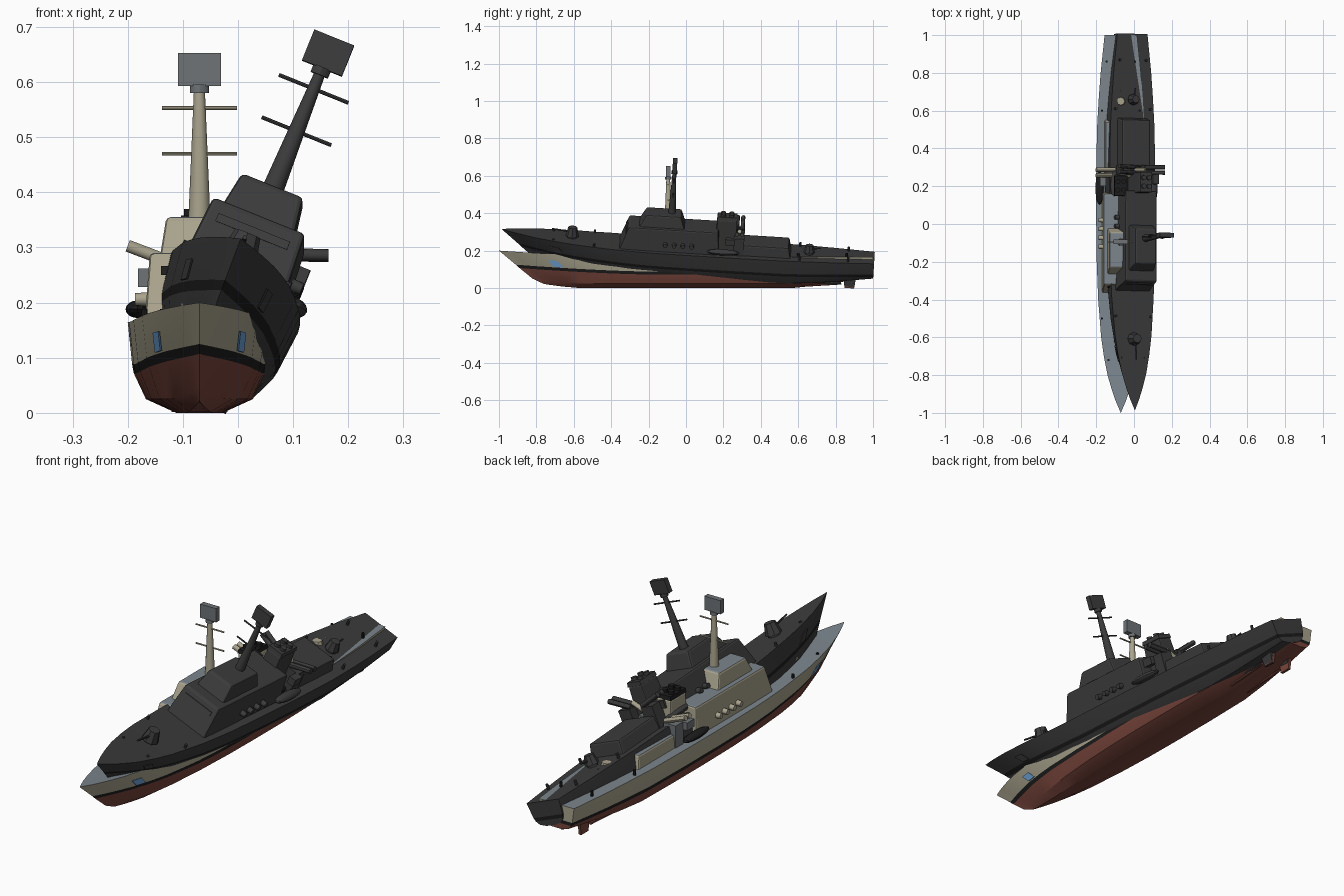
import bpy, bmesh, math
from mathutils import Matrix, Vector

if "Cube" in bpy.data.objects:
    bpy.data.objects.remove(bpy.data.objects["Cube"])


def mat(name, c):
    m = bpy.data.materials.new(name)
    m.diffuse_color = (*c, 1)
    m.use_nodes = True
    m.node_tree.nodes["Principled BSDF"].inputs["Base Color"].default_value = m.diffuse_color
    return m


BEIGE = mat("warm_beige", (0.40, 0.37, 0.27))
DECK = mat("deck_grey", (0.20, 0.24, 0.27))
RED = mat("hull_red", (0.19, 0.06, 0.045))
BLACK = mat("stripe_black", (0.012, 0.012, 0.012))
COAL = mat("charcoal", (0.045, 0.045, 0.045))
BLUE = mat("panel_blue", (0.16, 0.36, 0.68))
GREY = mat("sensor_grey", (0.16, 0.175, 0.185))

# Hull rows from keel to deck: stem y, stem z, midship z, stern z, midship half width, bow fineness
ROWS = [(-.74, .02, 0, .06, 0, 1), (-.76, .022, 0, .06, .042, 1.2), (-.82, .05, .025, .068, .097, 1.3),
        (-.89, .107, .072, .085, .119, 1.2), (-.91, .125, .088, .10, .122, 1.1), (-1, .2, .165, .165, .13, 1)]
BEAM = [(0, 0), (.03, .2), (.06, .36), (.1, .54), (.15, .69), (.2, .8), (.3, .92), (.4, .98), (.5, 1),
        (.62, 1), (.75, .97), (.83, .9), (.9, .82), (1, .66)]


def interp(tab, t):
    for (a, u), (b, v) in zip(tab, tab[1:]):
        if t <= b:
            return u + (v - u) * (t - a) / (b - a)
    return tab[-1][1]


def hull_point(t, row):
    y0, zb, zm, zs, w, p = ROWS[row]
    bow = max(0, 1 - t / (.12 if row < 3 else .38))
    aft = max(0, (t - .76) / .24)
    k = bow ** 1.5
    z = zm + (zb - zm) * k + (zs - zm) * aft ** 1.2
    return Vector((w * interp(BEAM, t) ** p, y0 + (1 - y0) * t, z))


def build_ship(tag, pal, M):
    main, deck, bottom, stripe, panel, sensor, dark = pal

    def add(name, bm, mats, rule=None, bevel=0, smooth=True):
        bmesh.ops.recalc_face_normals(bm, faces=bm.faces)
        if rule:
            bm.normal_update()
            for f in bm.faces:
                f.material_index = rule(f)
        me = bpy.data.meshes.new(tag + name)
        bm.to_mesh(me)
        bm.free()
        ob = bpy.data.objects.new(tag + name, me)
        bpy.context.collection.objects.link(ob)
        for m in mats:
            me.materials.append(m)
        ob.matrix_world = M
        if bevel:
            b = ob.modifiers.new("edges", 'BEVEL')
            b.width, b.segments = bevel, 2
        if smooth and not bevel:
            bpy.context.view_layer.objects.active = ob
            bpy.ops.object.select_all(action='DESELECT')
            ob.select_set(True)
            bpy.ops.object.shade_smooth_by_angle(angle=math.radians(30))
        return ob

    # Block tapering from (y0, y1, half width, z) to the same at the top
    def block(name, lo, hi, mats, x=0, bevel=0, roof=True):
        bm = bmesh.new()
        vs = [[bm.verts.new((x + sx * w, y, z)) for sx, y in ((-1, a), (1, a), (1, b), (-1, b))]
              for a, b, w, z in (lo, hi)]
        bm.faces.new(vs[0])
        bm.faces.new(vs[1])
        for i in range(4):
            j = (i + 1) % 4
            bm.faces.new((vs[0][i], vs[0][j], vs[1][j], vs[1][i]))
        rule = (lambda f: 1 if f.normal.z > .9 else 0) if roof and len(mats) > 1 else None
        return add(name, bm, mats, rule, bevel)

    def rod(name, a, b, r1, r2, m, n=12):
        a, b = Vector(a), Vector(b)
        d = b - a
        bm = bmesh.new()
        T = Matrix.Translation((a + b) / 2) @ d.to_track_quat('Z', 'Y').to_matrix().to_4x4()
        bmesh.ops.create_cone(bm, cap_ends=True, segments=n, radius1=r1, radius2=r2, depth=d.length, matrix=T)
        return add(name, bm, [m])

    # Hull
    bm = bmesh.new()
    ts = sorted({t for t, _ in BEAM} | {.015, .25, .35, .45, .56, .69, .95})
    rings = []
    for t in ts:
        pts = [hull_point(t, r) for r in range(6)]
        ring = [bm.verts.new((-p.x, p.y, p.z)) for p in reversed(pts[1:])]
        ring += [bm.verts.new(p) for p in pts]
        rings.append(ring)
    bands = (0, 1, 2, 2, 2, 2, 2, 2, 1, 0)
    for a, b in zip(rings, rings[1:]):
        for i in range(11):
            f = bm.faces.new((a[i], a[(i + 1) % 11], b[(i + 1) % 11], b[i]))
            f.material_index = bands[i] if i < 10 else 3
    for i in range(5):   # transom in matching bands
        q = [rings[-1][k] for k in (i, i + 1, 9 - i, 10 - i)]
        f = bm.faces.new(q if i < 4 else q[:2] + q[3:])
        f.material_index = bands[i]
    bmesh.ops.remove_doubles(bm, verts=bm.verts, dist=1e-5)
    add("hull", bm, [main, stripe, bottom, deck])

    # Deckhouses
    block("bridge_house", (-.37, .17, .1, .15), (-.32, .16, .09, .29), [main, deck], bevel=.008)
    block("upper_bridge", (-.27, -.02, .072, .28), (-.23, -.045, .06, .355), [main, deck], bevel=.008)
    block("aft_house", (.28, .555, .087, .15), (.295, .54, .08, .222), [main, deck], bevel=.008)
    block("window_strip", (-.338, -.32, .07, .25), (-.332, -.31, .07, .266), [dark])

    # Mast with yards and radar
    rod("mast", (0, -.095, .35), (0, -.095, .585), .02, .01, main)
    rod("mast_collar", (0, -.095, .58), (0, -.095, .595), .017, .017, sensor)
    block("radar_panel", (-.107, -.083, .039, .593), (-.107, -.083, .039, .653), [sensor])
    for z in (.47, .553):
        rod("yard", (-.068, -.095, z), (.068, -.095, z), .0035, .0035, main, 8)

    # Funnel with twin exhausts
    block("funnel", (.14, .265, .042, .15), (.15, .255, .034, .34), [main], bevel=.005)
    block("funnel_cap", (.148, .257, .036, .34), (.15, .255, .033, .358), [dark])
    for y in (.18, .225):
        for x in (-.015, .015):
            rod("exhaust", (x, y, .35), (x, y, .37), .013, .013, dark)

    # Deck guns
    for name, y, z, s, d in (("bow_gun", -.62, .17, 1, -1), ("stern_gun", .65, .16, .85, 1)):
        rod(name + "_base", (0, y, z - .01), (0, y, z + .02), .026 * s, .026 * s, sensor)
        rod(name + "_turret", (0, y, z + .015), (0, y, z + .065 * s), .036 * s, .024 * s, main, 8)
        rod(name + "_barrel", (0, y + d * .02, z + .04 * s), (0, y + d * (.11 if d < 0 else .06), z + .05 * s),
            .005, .004, sensor, 8)

    for s in (-1, 1):
        # Angled launch tubes and their mount
        for y in (.258, .287):
            rod("launch_tube", (s * .03, y, .265), (s * .13, y, .303), .011, .011, main)
        block("tube_mount", (.245, .3, .03, .15), (.245, .3, .03, .262), [sensor], x=s * .06)
        block("mount_box", (.2, .25, .016, .228), (.2, .25, .016, .262), [sensor], x=s * .095)
        # Small boat alongside
        bm = bmesh.new()
        bmesh.ops.create_uvsphere(bm, u_segments=16, v_segments=8, radius=1,
                                  matrix=Matrix.Translation((s * .112, .19, .188)) @ Matrix.Diagonal((.022, .088, .016, 1)))
        add("small_boat", bm, [dark])
        # Life raft canisters
        for i in range(4):
            y = -.12 + i * .047
            rod("life_raft", (s * .09, y, .206), (s * .117, y, .206), .013, .011, main)
        # Bollards
        for y, x in ((.86, .075), (.6, .1), (-.72, .065), (-.5, .1)):
            rod("bollard", (s * x, y, .16), (s * x, y, .188), .006, .006, dark, 8)
        # Rudders and shafts
        block("rudder", (.85, .9, .006, .002), (.84, .91, .006, .07), [bottom], x=s * .045)
        rod("propeller_shaft", (s * .045, .62, .012), (s * .045, .83, .025), .006, .006, bottom, 8)
        # Coloured bow panel lying on the hull side
        bm = bmesh.new()
        vs = []
        for t, k in ((.11, .03), (.136, .03), (.136, .5), (.11, .5)):
            p = hull_point(t, 4).lerp(hull_point(t, 5), k)
            vs.append(bm.verts.new((s * (p.x + .002), p.y - .001, p.z)))
        f = bm.faces.new(vs)
        g = bmesh.ops.extrude_face_region(bm, geom=[f])
        bmesh.ops.translate(bm, vec=(s * .003, 0, 0), verts=[v for v in g["geom"] if isinstance(v, bmesh.types.BMVert)])
        add("bow_panel", bm, [panel])


# Upright painted ship
build_ship("painted_", (BEIGE, DECK, RED, BLACK, BLUE, GREY, BLACK), Matrix.Translation((-.07, 0, 0)))
# Dark ship, heeled to one side with the bow raised
heel = Matrix.Rotation(math.radians(-3.5), 4, 'X') @ Matrix.Rotation(math.radians(22), 4, 'Y')
build_ship("dark_", (COAL, COAL, COAL, BLACK, COAL, COAL, COAL), Matrix.Translation((-.07, 0, .07)) @ heel)
